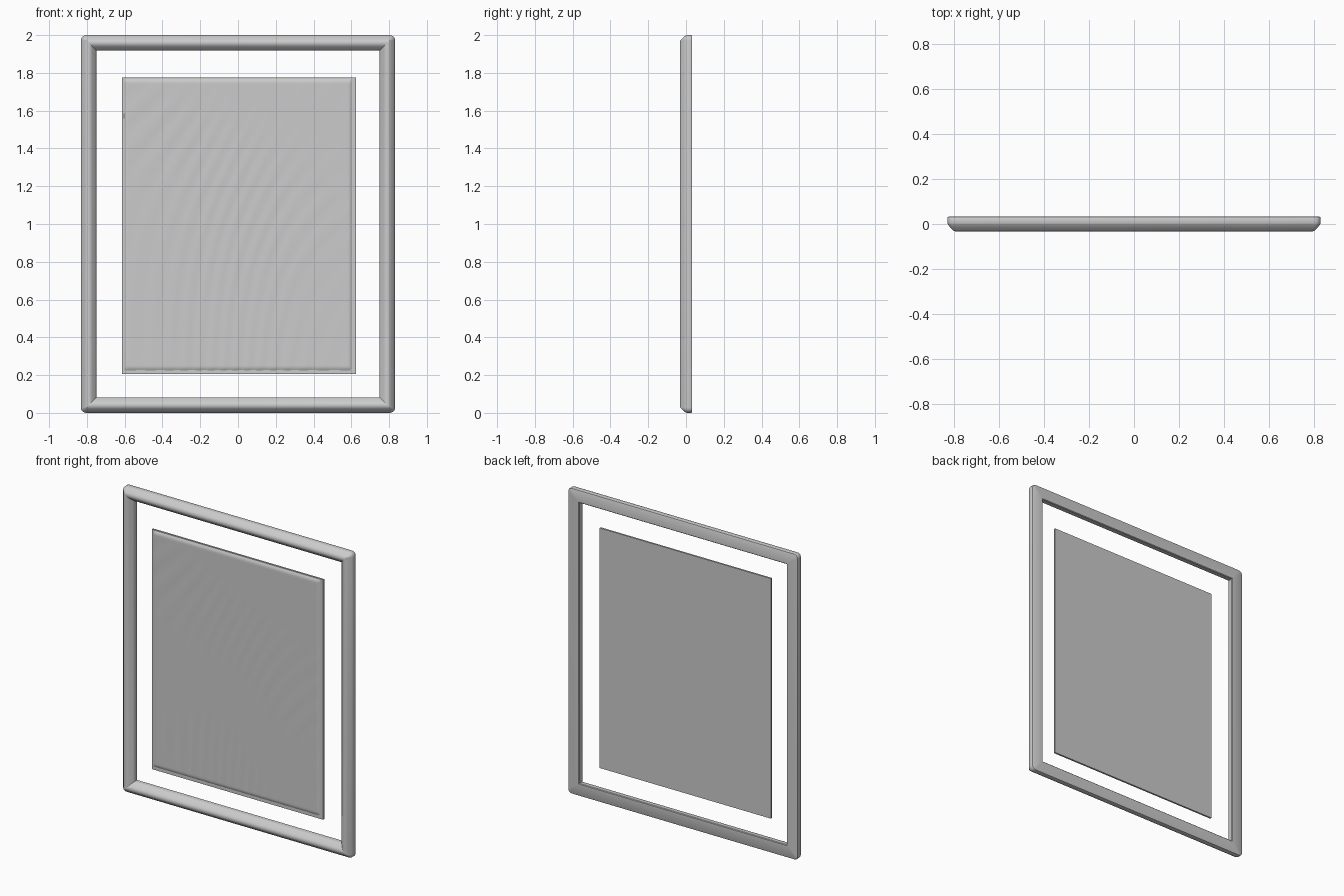
import bpy, bmesh, math
from mathutils import Vector

if "Cube" in bpy.data.objects:
    bpy.data.objects.remove(bpy.data.objects["Cube"])


def finish(bm, name, angle=35):
    bmesh.ops.recalc_face_normals(bm, faces=bm.faces)
    mesh = bpy.data.meshes.new(name)
    bm.to_mesh(mesh)
    bm.free()
    ob = bpy.data.objects.new(name, mesh)
    bpy.context.collection.objects.link(ob)
    bpy.ops.object.select_all(action='DESELECT')
    bpy.context.view_layer.objects.active = ob
    ob.select_set(True)
    bpy.ops.object.shade_smooth_by_angle(angle=math.radians(angle))
    return ob


def rounded_rect(half_w, half_h, radius, steps=5):
    """Corner-rounded rectangle in x/z, always the same point count."""
    pts = []
    for i, (sx, sz) in enumerate([(1, 1), (-1, 1), (-1, -1), (1, -1)]):
        for s in range(steps + 1):
            a = math.pi / 2 * (i + s / steps)
            pts.append((sx * (half_w - radius) + radius * math.cos(a),
                        sz * (half_h - radius) + radius * math.sin(a)))
    return pts


# Picture frame: moulding profile as (inset from outer edge, depth)
profile = [(0.006, 0.033), (0.002, 0.031), (0, 0.027), (0, 0.004), (0.003, -0.003),
           (0.012, -0.014), (0.022, -0.025), (0.028, -0.030), (0.036, -0.033),
           (0.046, -0.033), (0.055, -0.029), (0.064, -0.020), (0.074, -0.009),
           (0.080, -0.002), (0.082, 0.006), (0.082, 0.029), (0.078, 0.033)]
bm = bmesh.new()
rings = []
for inset, y in profile:
    pts = rounded_rect(0.832 - inset, 1.0 - inset, max(0.028 - inset, 0.0008))
    rings.append([bm.verts.new((x, y, z + 1)) for x, z in pts])
n = len(rings[0])
for k, ring in enumerate(rings):
    nxt = rings[(k + 1) % len(rings)]
    for i in range(n):
        j = (i + 1) % n
        bm.faces.new((ring[i], ring[j], nxt[j], nxt[i]))
finish(bm, "frame")

# Backing board behind the canvas
bm = bmesh.new()
bmesh.ops.create_cube(bm, size=1)
for v in bm.verts:
    v.co = Vector((0.005 + v.co.x * 1.24, -0.006 + v.co.y * 0.012, 0.99 + v.co.z * 1.57))
finish(bm, "backing_board")


# Canvas front with faint flowing ripples, tucked down at its border
def ripple(x, z):
    flow = 16 * x - 5 * z + 2.2 * math.sin(2.1 * z + 1.5 * x) + 1.2 * math.sin(5 * x)
    patch = 0.5 + 0.5 * math.sin(3 * x + 2.3 * z + math.sin(4 * z))
    return 0.0007 * patch * math.sin(4 * flow)


NX, NZ = 150, 150
X0, X1, Z0, Z1 = -0.605, 0.603, 0.224, 1.770
bm = bmesh.new()
grid = []
for i in range(NX + 1):
    col = []
    for j in range(NZ + 1):
        x = X0 + (X1 - X0) * i / NX
        z = Z0 + (Z1 - Z0) * j / NZ
        edge = min(i, j, NX - i, NZ - j)
        y = -0.011 if edge == 0 else -0.019 + ripple(x, z)
        if edge == 1:
            y += 0.002
        col.append(bm.verts.new((x, y, z)))
    grid.append(col)
for i in range(NX):
    for j in range(NZ):
        bm.faces.new((grid[i][j], grid[i + 1][j], grid[i + 1][j + 1], grid[i][j + 1]))
border = [e for e in bm.edges if e.is_boundary]
bmesh.ops.holes_fill(bm, edges=border, sides=0)
finish(bm, "canvas")
